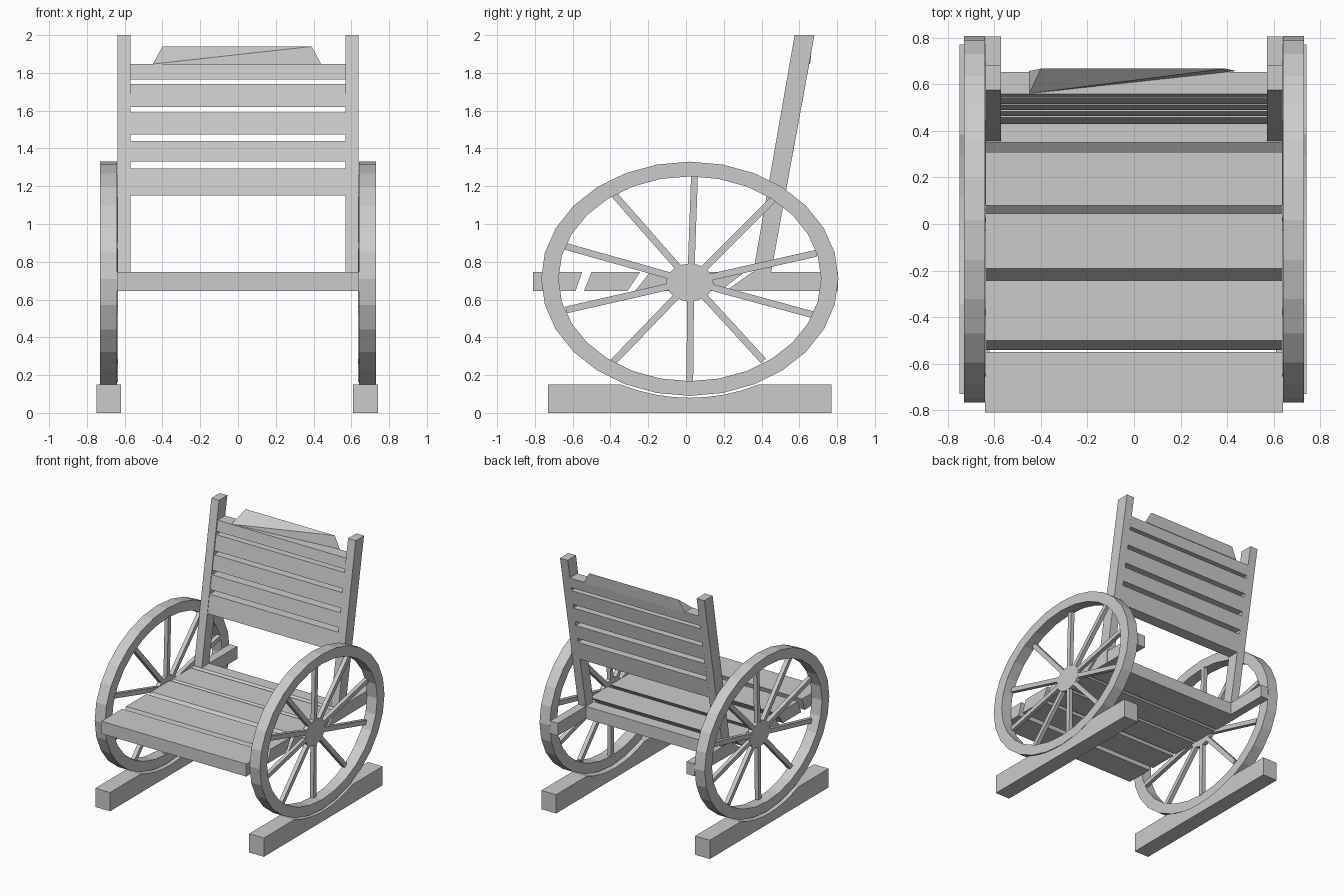
import bpy, bmesh
from math import cos, sin, pi, sqrt

if "Cube" in bpy.data.objects:
    bpy.data.objects.remove(bpy.data.objects["Cube"])

CY, CZ = 0.02, 0.71      # wheel centre


def finish(name, bm):
    bmesh.ops.recalc_face_normals(bm, faces=bm.faces)
    me = bpy.data.meshes.new(name)
    bm.to_mesh(me)
    bm.free()
    ob = bpy.data.objects.new(name, me)
    bpy.context.collection.objects.link(ob)
    return ob


def add_profile(bm, pts, x0, x1):
    """Extrude a (y, z) outline along x."""
    a = [bm.verts.new((x0, y, z)) for y, z in pts]
    b = [bm.verts.new((x1, y, z)) for y, z in pts]
    bm.faces.new(a)
    bm.faces.new(b[::-1])
    n = len(pts)
    for i in range(n):
        j = (i + 1) % n
        bm.faces.new((a[i], b[i], b[j], a[j]))


def profile(name, pts, x0, x1):
    bm = bmesh.new()
    add_profile(bm, pts, x0, x1)
    return finish(name, bm)


def ellipse(ry, rz, n, cy=CY, cz=CZ):
    return [(cy + ry * cos(2 * pi * i / n), cz + rz * sin(2 * pi * i / n)) for i in range(n)]


# Far ends of the ten spokes (y, z)
TIPS = [(0.045, 1.26), (0.46, 1.13), (0.69, 0.845), (0.67, 0.52), (0.41, 0.275),
        (0.02, 0.165), (-0.385, 0.27), (-0.635, 0.545), (-0.65, 0.885), (-0.38, 1.155)]

for side, s in (("left", -1), ("right", 1)):
    # Oval wheel rim
    bm = bmesh.new()
    n = 28
    loops = [[bm.verts.new((s * x, y, z)) for y, z in ellipse(ry, rz, n)]
             for x, ry, rz in ((0.64, 0.787, 0.62), (0.73, 0.787, 0.62),
                               (0.73, 0.695, 0.542), (0.64, 0.695, 0.542))]
    for k in range(4):
        a, b = loops[k], loops[(k + 1) % 4]
        for i in range(n):
            j = (i + 1) % n
            bm.faces.new((a[i], a[j], b[j], b[i]))
    finish(side + "_wheel_rim", bm)

    # Hub and spokes
    profile(side + "_wheel_hub", ellipse(0.125, 0.1, 20, 0.02, 0.69), s * 0.635, s * 0.668)
    bm = bmesh.new()
    for ty, tz in TIPS:
        dy, dz = ty - 0.025, tz - 0.695
        d = sqrt(dy * dy + dz * dz)
        py, pz = -dz / d * 0.018, dy / d * 0.018
        oy, oz = 0.025 + dy / d * 0.06, 0.695 + dz / d * 0.06
        add_profile(bm, [(oy + py, oz + pz), (ty + py, tz + pz),
                         (ty - py, tz - pz), (oy - py, oz - pz)], s * 0.635, s * 0.667)
    finish(side + "_wheel_spokes", bm)

    # Ground rail with a hollow that cradles the wheel
    ry, rz = 0.795, 0.63
    half = ry * sqrt(1 - ((CZ - 0.15) / rz) ** 2)
    hollow = []
    for i in range(9):
        y = half * (1 - i / 4)
        hollow.append((CY + y, CZ - rz * sqrt(1 - (y / ry) ** 2)))
    pts = [(-0.73, 0), (0.77, 0), (0.77, 0.15)] + hollow + [(-0.73, 0.15)]
    profile(side + "_ground_rail", pts, s * 0.68 - 0.07, s * 0.68 + 0.06)

    # Leaning back post and the beam behind the seat
    profile(side + "_back_post", [(0.355, 0.74), (0.45, 0.74), (0.68, 2.0), (0.575, 2.0)],
            s * 0.57, s * 0.638)
    profile(side + "_rear_beam", [(0.40, 0.645), (0.805, 0.645), (0.805, 0.745), (0.40, 0.745)],
            s * 0.57, s * 0.638)

# Seat slats: bottom front, bottom back, top back, top front
SEAT = [(-0.81, -0.585, -0.55, -0.81), (-0.54, -0.31, -0.243, -0.50),
        (-0.27, -0.06, 0.045, -0.19), (-0.03, 0.18, 0.31, 0.08), (0.21, 0.45, 0.45, 0.35)]
for i, (a, b, c, d) in enumerate(SEAT):
    profile(f"seat_slat_{i + 1}", [(a, 0.645), (b, 0.645), (c, 0.745), (d, 0.745)], -0.64, 0.64)


# Back slats following the lean of the posts
def front(z):
    return 0.43 + 0.183 * (z - 1.15)


for i, (z0, z1) in enumerate([(1.15, 1.295), (1.33, 1.44), (1.475, 1.59), (1.62, 1.74), (1.765, 1.848)]):
    t = 0.095
    profile(f"back_slat_{i + 1}", [(front(z0), z0), (front(z0) + t, z0),
                                   (front(z1) + t, z1), (front(z1), z1)], -0.575, 0.575)

# Raised crest wedge on the top slat
bm = bmesh.new()
for p in [(-0.45, 0.56, 1.847), (-0.45, 0.657, 1.847), (0.44, 0.657, 1.847),
          (-0.40, 0.667, 1.94), (0.39, 0.667, 1.94)]:
    bm.verts.new(p)
bmesh.ops.convex_hull(bm, input=bm.verts)
finish("back_crest", bm)
